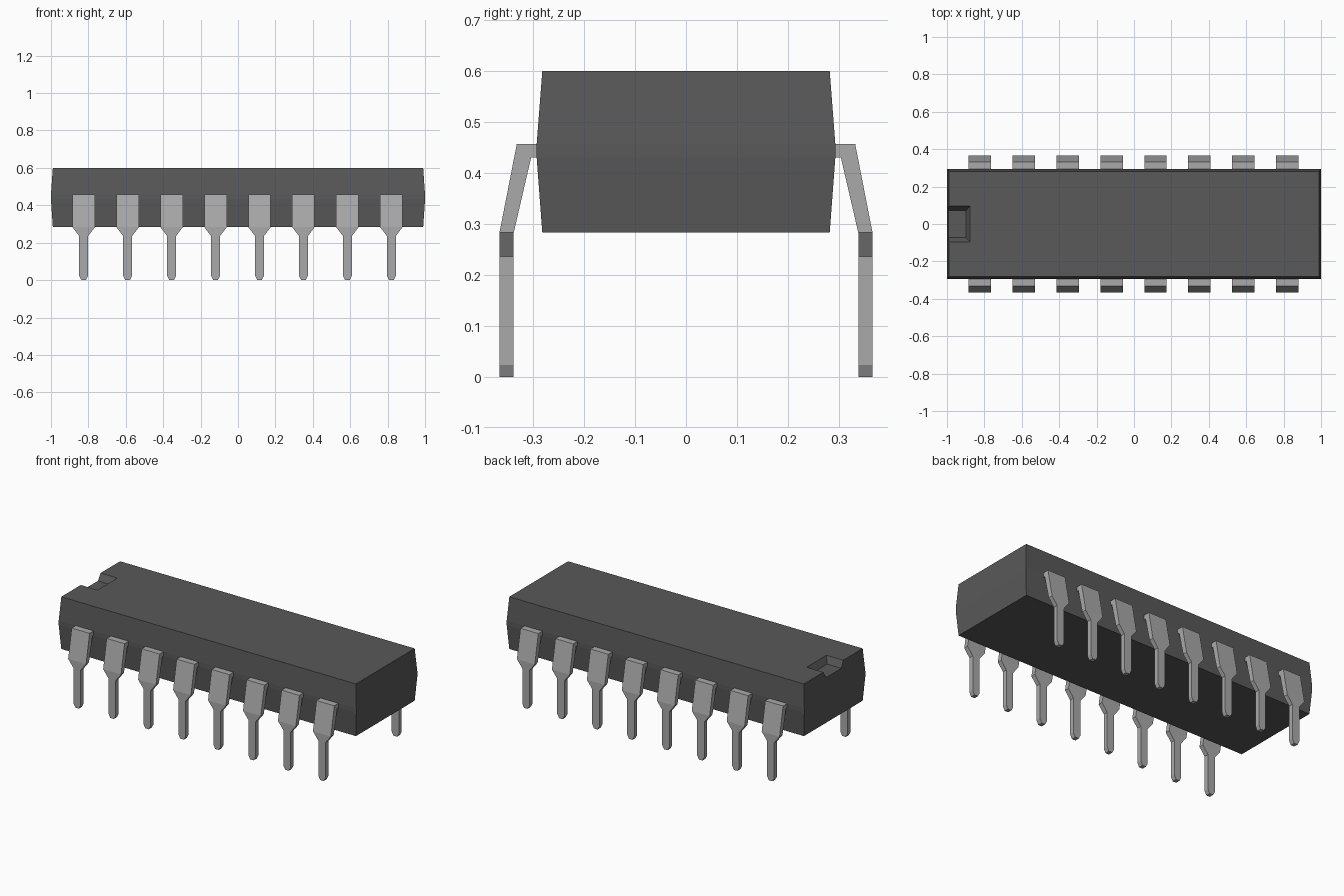
import bpy, bmesh

cube = bpy.data.objects.get("Cube")
if cube:
    bpy.data.objects.remove(cube, do_unlink=True)


def material(name, value):
    mat = bpy.data.materials.new(name)
    mat.use_nodes = True
    colour = (value, value, value, 1)
    mat.diffuse_color = colour
    bsdf = mat.node_tree.nodes["Principled BSDF"]
    bsdf.inputs["Base Color"].default_value = colour
    bsdf.inputs["Roughness"].default_value = 0.6
    return mat


def loft(name, rings, mat):
    """Closed mesh through a series of four-cornered sections."""
    bm = bmesh.new()
    loops = [[bm.verts.new(co) for co in ring] for ring in rings]
    for a, b in zip(loops, loops[1:]):
        for i in range(4):
            j = (i + 1) % 4
            bm.faces.new((a[i], a[j], b[j], b[i]))
    bm.faces.new(loops[0])
    bm.faces.new(loops[-1])
    bmesh.ops.recalc_face_normals(bm, faces=bm.faces)
    mesh = bpy.data.meshes.new(name)
    bm.to_mesh(mesh)
    bm.free()
    mesh.materials.append(mat)
    return mesh


def add(name, mesh):
    obj = bpy.data.objects.new(name, mesh)
    bpy.context.collection.objects.link(obj)
    return obj


def rect(x0, x1, y, z):
    return [(x0, -y, z), (x1, -y, z), (x1, y, z), (x0, y, z)]


plastic = material("dark_grey_plastic", 0.1)
metal = material("grey_metal", 0.4)

# Body: block with drafted sides and a narrow upright band at mid height
body = add("body", loft("body", [
    rect(-0.99, 0.99, 0.282, 0.283),
    rect(-1.0, 1.0, 0.293, 0.43),
    rect(-1.0, 1.0, 0.293, 0.457),
    rect(-0.99, 0.99, 0.282, 0.60)], plastic))

# Sloped-wall notch, open at the left-hand end of the top
cutter = add("notch_cutter", loft("notch_cutter", [
    rect(-1.1, -0.897, 0.073, 0.56),
    rect(-1.1, -0.857, 0.117, 0.64)], plastic))
cutter.hide_render = True
cut = body.modifiers.new("notch", 'BOOLEAN')
cut.operation = 'DIFFERENCE'
cut.solver = 'EXACT'
cut.object = cutter
bpy.context.view_layer.update()
graph = bpy.context.evaluated_depsgraph_get()
notched = bpy.data.meshes.new_from_object(body.evaluated_get(graph))
body.modifiers.clear()
body.data = notched
bpy.data.objects.remove(cutter, do_unlink=True)

# Pin sections: outer y, outer z, inner y, inner z, half width
PIN = [(0.285, 0.457, 0.285, 0.43, 0.06),
       (0.332, 0.457, 0.304, 0.43, 0.06),
       (0.366, 0.283, 0.338, 0.283, 0.06),
       (0.366, 0.236, 0.338, 0.236, 0.024),
       (0.366, 0.023, 0.338, 0.023, 0.024),
       (0.366, 0.0, 0.338, 0.0, 0.012)]

# Two mirrored rows of eight pins
for side, label in ((-1, "front"), (1, "back")):
    mesh = loft(label + "_pin", [
        [(-w, side * yo, zo), (w, side * yo, zo),
         (w, side * yi, zi), (-w, side * yi, zi)]
        for yo, zo, yi, zi, w in PIN], metal)
    for i in range(8):
        pin = add(f"{label}_pin_{i + 1}", mesh)
        pin.location.x = -0.825 + 0.235 * i
